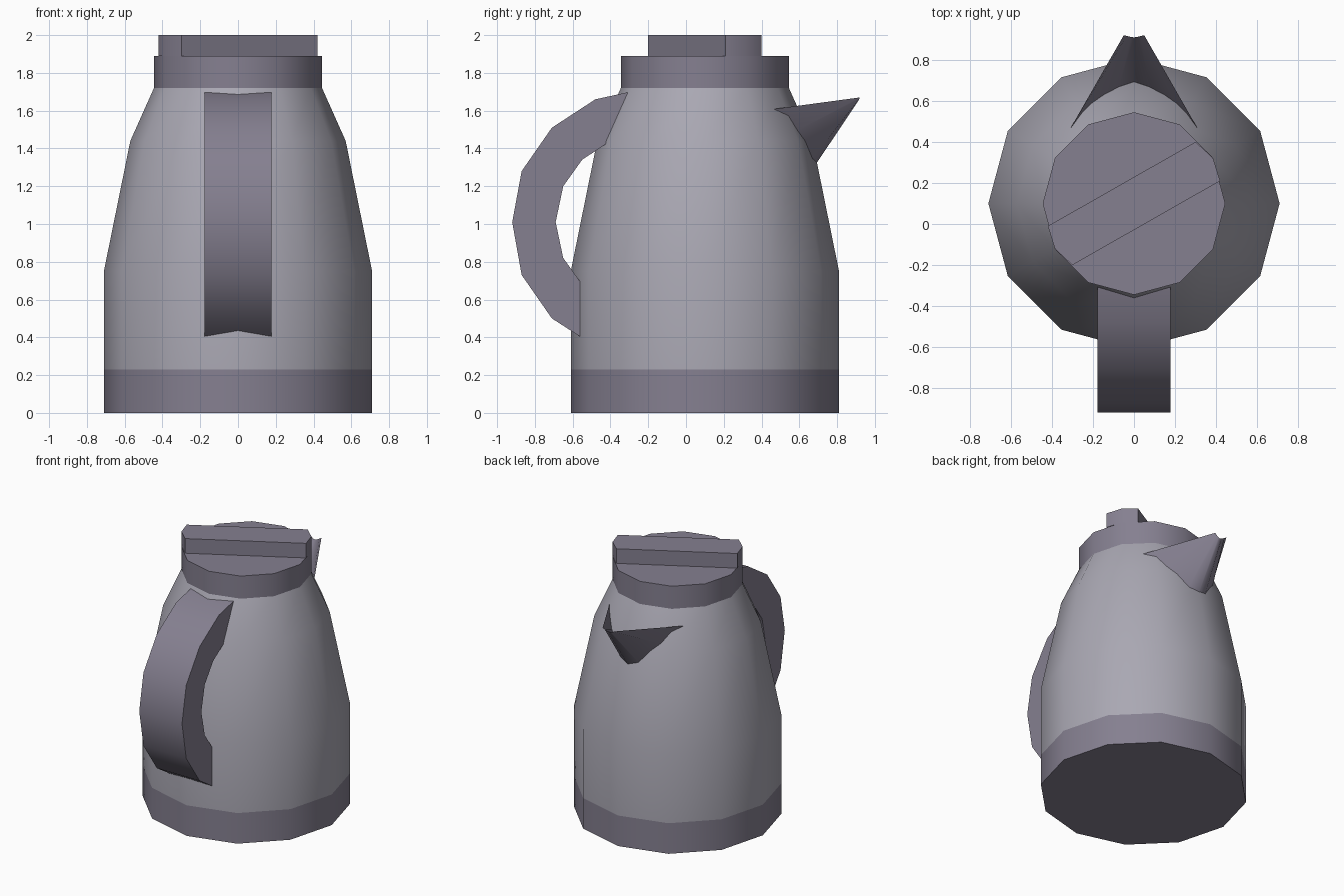
import bpy, bmesh, math
from mathutils import Vector

cube = bpy.data.objects.get("Cube")
if cube:
    bpy.data.objects.remove(cube)

SIDES = 12
CENTRE_Y = 0.1


def material(name, colour):
    mat = bpy.data.materials.new(name)
    mat.use_nodes = True
    mat.diffuse_color = (*colour, 1)
    mat.node_tree.nodes["Principled BSDF"].inputs["Base Color"].default_value = (*colour, 1)
    return mat


light_grey = material("light grey", (0.40, 0.39, 0.45))
purple_grey = material("purple grey", (0.235, 0.215, 0.28))


def finish(name, bm, mat, closed=True):
    if closed:
        bmesh.ops.recalc_face_normals(bm, faces=bm.faces[:])
    mesh = bpy.data.meshes.new(name)
    bm.to_mesh(mesh)
    bm.free()
    mesh.materials.append(mat)
    obj = bpy.data.objects.new(name, mesh)
    bpy.context.collection.objects.link(obj)
    bpy.ops.object.select_all(action='DESELECT')
    obj.select_set(True)
    bpy.context.view_layer.objects.active = obj
    bpy.ops.object.shade_smooth_by_angle(angle=math.radians(42))
    return obj


def loft(bm, rows, wrap):
    """Join successive rows of points with quads."""
    rows = [[bm.verts.new(p) for p in row] for row in rows]
    for low, high in zip(rows, rows[1:]):
        for i in range(len(low) - (not wrap)):
            j = (i + 1) % len(low)
            bm.faces.new((low[i], low[j], high[j], high[i]))
    return rows


def lathe(name, profile, mat):
    """Turn a (radius, height) profile about the jug axis and cap its ends."""
    bm = bmesh.new()
    angles = [math.tau * i / SIDES for i in range(SIDES)]
    rows = loft(bm, [[(r * math.cos(a), CENTRE_Y + r * math.sin(a), z) for a in angles]
                     for r, z in profile], True)
    bm.faces.new(rows[0])
    bm.faces.new(rows[-1])
    return finish(name, bm, mat)


def prism(name, outline, direction, mat):
    """Extrude a flat outline along a direction."""
    bm = bmesh.new()
    face = bm.faces.new([bm.verts.new(p) for p in outline])
    extruded = bmesh.ops.extrude_face_region(bm, geom=[face], use_keep_orig=True)
    verts = [v for v in extruded["geom"] if isinstance(v, bmesh.types.BMVert)]
    bmesh.ops.translate(bm, verts=verts, vec=Vector(direction))
    return finish(name, bm, mat)


# Turned parts
lathe("base_band", [(0.71, 0), (0.71, 0.23)], purple_grey)
lathe("body", [(0.71, 0.23), (0.71, 0.75), (0.57, 1.44), (0.445, 1.72)], light_grey)
lathe("lid_collar", [(0.445, 1.72), (0.445, 1.89)], purple_grey)

# Diagonal grip bar across the lid, symmetric about the axis
half = [(0.30, 0.30), (0.385, 0.2225), (0.42, 0.11)]
half = [half[2], half[1], half[0]]
bar = half + [(-x, -y) for x, y in half]
prism("lid_grip", [(x, y + CENTRE_Y, 1.89) for x, y in bar], (0, 0, 0.11), purple_grey)

# Handle with its ends sunk into the body
outer = [(-0.25, 1.71), (-0.48, 1.66), (-0.71, 1.51), (-0.87, 1.28),
         (-0.92, 1.01), (-0.87, 0.73), (-0.71, 0.50), (-0.50, 0.365)]
inner = [(-0.50, 0.61), (-0.65, 0.82), (-0.69, 1.01), (-0.65, 1.20),
         (-0.55, 1.34), (-0.33, 1.485)]
prism("handle", [(-0.178, y, z) for y, z in outer + inner], (0.356, 0, 0), purple_grey)

# Open pouring spout, flaring from a narrow lip to the body
root_half = [(0.305, 0.475, 1.61), (0.20, 0.60, 1.50), (0.07, 0.68, 1.36)]
lip_half = [(0.05, 0.92, 1.67), (0.035, 0.917, 1.662), (0.015, 0.912, 1.652)]


def mirrored(points, middle):
    return points + [middle] + [(-x, y, z) for x, y, z in reversed(points)]


root = mirrored(root_half, (0, 0.69, 1.32))
lip = mirrored(lip_half, (0, 0.91, 1.65))
sunk = [Vector(a) + (Vector(a) - Vector(b)) * 0.06 for a, b in zip(root, lip)]
bm = bmesh.new()
loft(bm, [lip, sunk], False)
bm.normal_update()
# Keep the outside of the spout facing down and away
if sum(f.normal.z for f in bm.faces) > 0:
    bmesh.ops.reverse_faces(bm, faces=bm.faces[:])
finish("spout", bm, purple_grey, closed=False)
